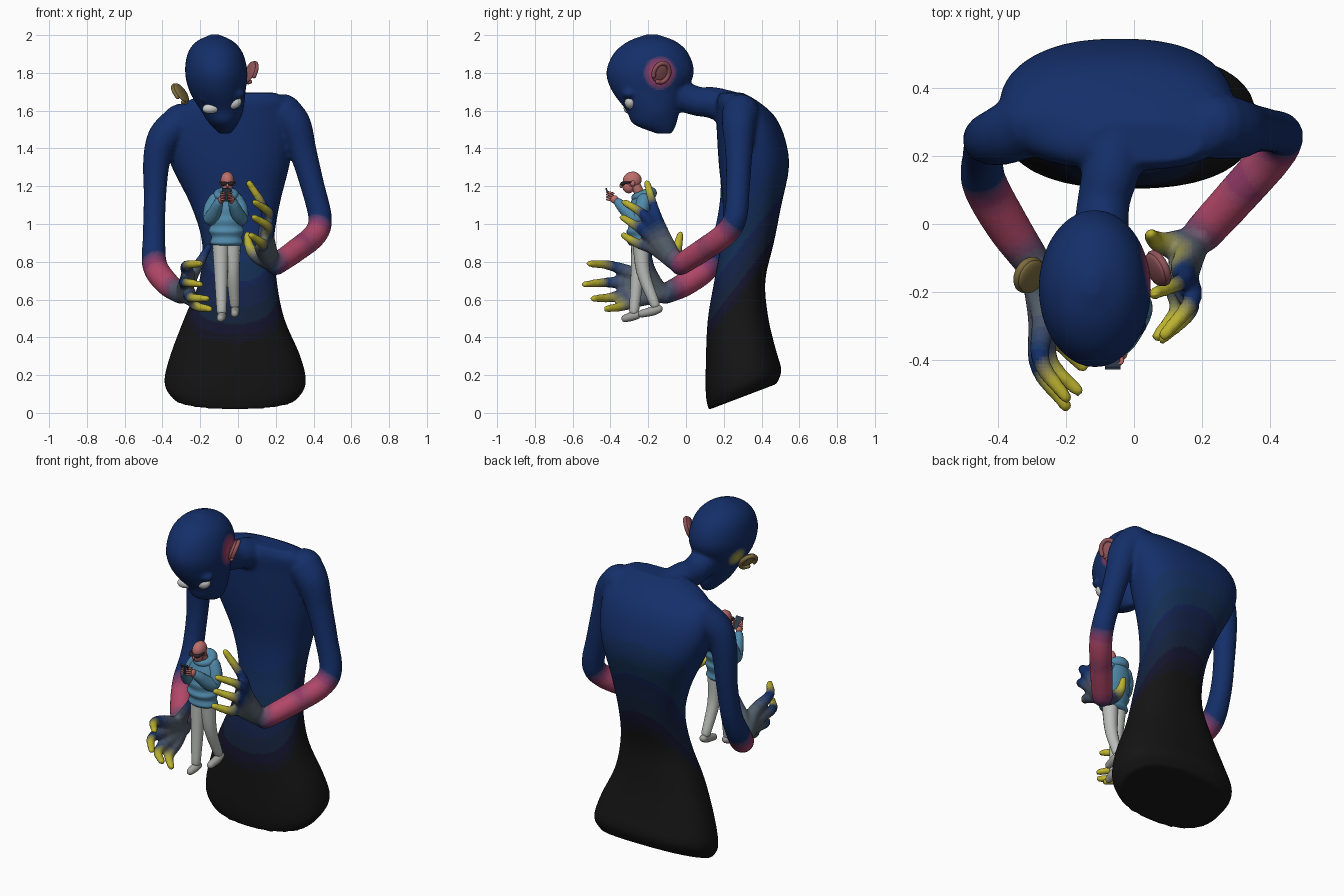
import bpy, bmesh, math
from mathutils import Vector, Matrix, Euler

NAVY, BLACK, PINK = (.004, .033, .13), (.004, .004, .004), (.45, .06, .15)
YELLOW, GREY = (.5, .45, .03), (.09, .11, .15)
mats = {}


def material(c):
    c = tuple(round(v, 4) for v in c)
    if c not in mats:
        mats[c] = bpy.data.materials.new("colour")
        mats[c].diffuse_color = (*c, 1)
    return mats[c]


def loft(bm, rings):
    rows = [[bm.verts.new(p) for p in r] for r in rings]
    n = len(rows[0])
    for a, b in zip(rows, rows[1:]):
        for i in range(n):
            bm.faces.new((a[i], a[(i + 1) % n], b[(i + 1) % n], b[i]))
    bm.faces.new(rows[0][::-1])
    bm.faces.new(rows[-1])


def smooth_path(pts, steps=6):
    """Catmull-Rom resampling of tuples of any length."""
    p = [Vector(q) for q in pts]
    p = [p[0] * 2 - p[1]] + p + [p[-1] * 2 - p[-2]]
    out = []
    for a, b, c, d in zip(p, p[1:], p[2:], p[3:]):
        for k in range(steps):
            t = k / steps
            out.append((b * 2 + (c - a) * t + (a * 2 - b * 5 + c * 4 - d) * t * t
                        + (b * 3 - a - c * 3 + d) * t ** 3) / 2)
    return out + [p[-2]]


def tube(bm, pts, n=16):
    """Round-ended limb through (x, y, z, radius) points."""
    s = [(q.xyz, q[3]) for q in smooth_path([Vector(q) for q in pts])]
    d0, d1 = (s[0][0] - s[1][0]).normalized(), (s[-1][0] - s[-2][0]).normalized()

    def cap(end, d):
        return [(end[0] + d * end[1] * math.sin(a), end[1] * math.cos(a)) for a in (.5, 1, 1.4)]
    s = cap(s[0], d0)[::-1] + s + cap(s[-1], d1)
    rings, u = [], None
    for i, (c, r) in enumerate(s):
        t = (s[min(i + 1, len(s) - 1)][0] - s[max(i - 1, 0)][0]).normalized()
        u = t.orthogonal() if u is None else u - t * u.dot(t)
        u.normalize()
        v = t.cross(u)
        rings.append([c + (u * math.cos(a) + v * math.sin(a)) * r
                      for a in (2 * math.pi * k / n for k in range(n))])
    loft(bm, rings)


def stack(bm, sections, n=40, power=2.0):
    """Upright form from (z, cx, cy, rx, ry, slope in y) superellipse sections."""
    rings = []
    for z, cx, cy, rx, ry, sl in smooth_path(sections, 4):
        ring = []
        for k in range(n):
            c, s = math.cos(2 * math.pi * k / n), math.sin(2 * math.pi * k / n)
            x = math.copysign(abs(c) ** (2 / power), c) * rx
            y = math.copysign(abs(s) ** (2 / power), s) * ry
            ring.append((cx + x, cy + y, z + sl * y))
        rings.append(ring)
    loft(bm, rings)


def ball(bm, loc, size, rot=(0, 0, 0)):
    m = Matrix.LocRotScale(Vector(loc), Euler(rot), Vector(size))
    bmesh.ops.create_uvsphere(bm, u_segments=24, v_segments=14, radius=1, matrix=m)


def finish(name, bm, colour=None):
    bmesh.ops.recalc_face_normals(bm, faces=bm.faces)
    me = bpy.data.meshes.new(name)
    bm.to_mesh(me)
    bm.free()
    ob = bpy.data.objects.new(name, me)
    bpy.context.collection.objects.link(ob)
    if colour:
        me.materials.append(material(colour))
    me.shade_smooth()
    return ob


def part(name, colour, *tubes):
    bm = bmesh.new()
    for t in tubes:
        tube(bm, t)
    return finish(name, bm, colour)


# ---- giant figure: torso, neck, head, arms and hands fused into one skin
bm = bmesh.new()
stack(bm, [(.085, -.015, .30, .33, .18, .38), (.16, -.015, .305, .375, .20, .33),
           (.30, -.015, .29, .345, .185, .2), (.5, -.02, .275, .265, .16, .05),
           (.7, 0, .285, .205, .135, 0), (.9, 0, .325, .19, .14, 0),
           (1.1, -.015, .35, .235, .155, 0), (1.3, -.04, .36, .31, .185, 0),
           (1.45, -.05, .345, .345, .18, 0), (1.57, -.04, .315, .335, .155, 0),
           (1.65, 0, .27, .27, .11, 0), (1.695, .03, .24, .17, .06, 0)], power=2.4)
tube(bm, [(-.04, .29, 1.59, .1), (-.07, .15, 1.64, .085), (-.09, .06, 1.65, .078),
          (-.1, -.06, 1.69, .085)])
stack(bm, [(1.478, -.07, -.115, .03, .04, 0), (1.53, -.075, -.165, .075, .115, 0),
           (1.6, -.085, -.175, .112, .14, 0), (1.7, -.108, -.195, .148, .195, 0),
           (1.8, -.115, -.19, .165, .232, 0), (1.9, -.12, -.185, .148, .2, 0),
           (1.965, -.122, -.18, .1, .13, 0), (2.004, -.122, -.18, .02, .03, 0)])
for s in (0, 1):                      # brow ridge over each eye
    ball(bm, (-.145 + .125 * s, -.3, 1.665 + .025 * s), (.06, .04, .03))

# arms
tube(bm, [(.24, .29, 1.59, .1), (.30, .28, 1.52, .09), (.345, .28, 1.38, .073),
          (.395, .275, 1.2, .064), (.435, .26, 1.03, .063), (.405, .2, .94, .064),
          (.3, .08, .855, .062), (.2, -.03, .785, .058)])
tube(bm, [(-.3, .3, 1.54, .1), (-.39, .26, 1.46, .088), (-.43, .25, 1.34, .073),
          (-.44, .24, 1.14, .06), (-.445, .2, .93, .06), (-.44, .12, .78, .067),
          (-.375, 0, .685, .065), (-.3, -.11, .63, .055)])

# hands: every finger starts at the wrist so the overlaps make the palm
wrists = [(.18, -.05, .79, .045), (-.29, -.13, .63, .045)]
hands = [
    [[(.145, -.125, .95), (.145, -.165, 1.07), (.06, -.205, 1.215)],
     [(.155, -.15, .94), (.17, -.225, 1.05), (.09, -.325, 1.115)],
     [(.145, -.165, .91), (.165, -.25, .98), (.085, -.335, 1.035)],
     [(.125, -.165, .87), (.13, -.25, .895), (.07, -.33, .94)],
     [(.1, -.06, .83), (.06, -.045, .88), (.05, -.03, .945)]],
    [[(-.265, -.27, .73), (-.275, -.4, .78), (-.2, -.51, .79)],
     [(-.275, -.28, .68), (-.28, -.42, .69), (-.2, -.535, .68)],
     [(-.26, -.27, .635), (-.25, -.4, .61), (-.165, -.49, .605)],
     [(-.245, -.24, .6), (-.22, -.34, .565), (-.15, -.42, .55)],
     [(-.25, -.18, .72), (-.2, -.2, .8), (-.155, -.2, .88)]]]
anchors = [((.4, .18, .92), .14, PINK), ((.28, .05, .83), .17, PINK),
           ((-.40, .03, .69), .19, PINK), ((.07, -.13, 1.8), .1, PINK),
           ((-.29, -.12, 1.69), .08, YELLOW), ((.13, -.12, .87), .16, GREY),
           ((-.26, -.22, .67), .2, GREY)]
for wrist, hand in zip(wrists, hands):
    for i, f in enumerate(hand):
        tube(bm, [wrist] + [(*p, r) for p, r in zip(f, (.038, .027, .019))])
        if f[2] != hands[1][4][2]:
            anchors += [(f[2], .14, YELLOW)]
body = finish("giant_body", bm)
rm = body.modifiers.new("fuse", 'REMESH')
rm.mode, rm.voxel_size = 'VOXEL', .011
sm = body.modifiers.new("soften", 'SMOOTH')
sm.factor, sm.iterations = .5, 5
bpy.context.view_layer.objects.active = body
for m in ("fuse", "soften"):
    bpy.ops.object.modifier_apply(modifier=m)


def skin_colour(p):
    t = 1.0
    if p.z < .5 or (p.z < 1.5 and -.34 < p.x < .3 and p.y > .1):
        t = min(1, max(0, (p.z - .4 - 1.3 * (p.y - .15)) / .5))
    c = Vector(BLACK).lerp(Vector(NAVY), t)
    for q, r, col in anchors:
        w = min(1, 1.8 * max(0, 1 - (p - Vector(q)).length / r))
        c = c.lerp(Vector(col), w)
    return tuple((round(math.sqrt(v) * 24) / 24) ** 2 for v in c)


# blended skin colours
slots = {}
me = body.data
me.materials.clear()
for f in me.polygons:
    c = skin_colour(f.center)
    if c not in slots:
        slots[c] = len(me.materials)
        me.materials.append(material(c))
    f.material_index = slots[c]
me.shade_smooth()

# eyes
bm = bmesh.new()
ball(bm, (-.143, -.3, 1.612), (.046, .03, .028), (0, -.1, 0))
ball(bm, (-.022, -.295, 1.642), (.042, .03, .032), (0, -.4, 0))
finish("giant_eyes", bm, (.6, .6, .58))

# ears: flared disc with a raised rim
for name, loc, rot, col in (("right_ear", (.062, -.135, 1.805), (0, .35, .45), (.28, .09, .1)),
                            ("left_ear", (-.3, -.155, 1.695), (0, -.6, -.5), (.2, .15, .05))):
    bm = bmesh.new()
    m = Matrix.LocRotScale(Vector(loc), Euler(rot), None)
    ball(bm, (0, 0, 0), (.014, .052, .06))
    side = .012 if loc[0] > 0 else -.012
    tube(bm, [(side, .045 * math.cos(a), .054 * math.sin(a), .012)
              for a in (-1.9 + .6 * k for k in range(10))], 10)
    bm.transform(m)
    finish(name, bm, col)

# ---- small standing figure looking at a handset
SKIN, BLUE, CLOTH = (.5, .16, .15), (.08, .25, .4), (.5, .52, .5)
part("trousers", CLOTH,
     [(-.092, -.245, .91, .045), (-.09, -.258, .72, .035), (-.087, -.275, .54, .026)],
     [(-.03, -.24, .91, .045), (-.027, -.225, .74, .035), (-.018, -.165, .575, .026)])
part("shoes", (.35, .35, .33),
     [(-.083, -.262, .517, .022), (-.087, -.29, .51, .024), (-.092, -.322, .5, .02)],
     [(-.015, -.145, .55, .022), (-.015, -.18, .538, .024), (-.018, -.235, .525, .02)])

# hooded top with folds
bm = bmesh.new()
stack(bm, [(.885, -.06, -.245, .07, .05, 0), (.9, -.06, -.245, .088, .064, 0),
           (.93, -.06, -.245, .08, .058, 0), (.965, -.062, -.245, .094, .07, .1),
           (.99, -.062, -.243, .085, .062, .1), (1.025, -.063, -.24, .094, .071, .1),
           (1.05, -.064, -.238, .087, .066, .1), (1.09, -.065, -.235, .09, .068, .1),
           (1.135, -.065, -.228, .07, .058, .1), (1.165, -.064, -.228, .04, .04, .1)], n=28)
tube(bm, [(-.063 + .042 * math.sin(a), -.228 + .042 * math.cos(a),
           1.152 + .012 * math.cos(a), .026 + .006 * math.cos(a))
          for a in (math.pi * (k / 5 - 1) for k in range(11))])
for s in (1, -1):
    tube(bm, [(-.065 + s * x, y, z, r) for x, y, z, r in (
        (.055, -.222, 1.125, .04), (.078, -.235, 1.08, .039), (.08, -.258, 1.03, .038),
        (.065, -.295, 1.05, .037), (.045, -.34, 1.095, .03), (.036, -.358, 1.113, .024))])
finish("hooded_top", bm, BLUE)

# head, neck and hands
bm = bmesh.new()
ball(bm, (-.056, -.285, 1.232), (.036, .05, .045), (.25, 0, 0))
ball(bm, (-.056, -.305, 1.198), (.028, .032, .036), (.3, 0, 0))
ball(bm, (-.056, -.342, 1.203), (.007, .01, .012))
tube(bm, [(-.06, -.235, 1.14, .026), (-.057, -.265, 1.2, .027)])
for s in (1, -1):
    ball(bm, (-.056 + s * .037, -.282, 1.215), (.006, .012, .015))
    ball(bm, (-.062 + s * .027, -.378, 1.13), (.016, .022, .022))
    for k in range(4):
        x, z = -.062 + s * .022, 1.122 + .013 * k
        tube(bm, [(x, -.385, z, .006), (x + s * .004, -.405, z + .006, .006),
                  (x - s * .012, -.418, z + .008, .005)], 8)
finish("small_figure_skin", bm, SKIN)

part("glasses", (.02, .02, .025),
     [(-.094, -.285, 1.222, .004), (-.088, -.325, 1.217, .007), (-.074, -.337, 1.213, .011),
      (-.056, -.342, 1.216, .005), (-.038, -.337, 1.213, .011), (-.024, -.325, 1.217, .007),
      (-.018, -.285, 1.222, .004)])
bm = bmesh.new()
bmesh.ops.create_cube(bm, size=1, matrix=Matrix.LocRotScale(
    Vector((-.062, -.408, 1.155)), Euler((.45, 0, 0)), Vector((.046, .009, .075))))
phone = finish("handset", bm, (.03, .05, .08))
phone.data.shade_flat()
